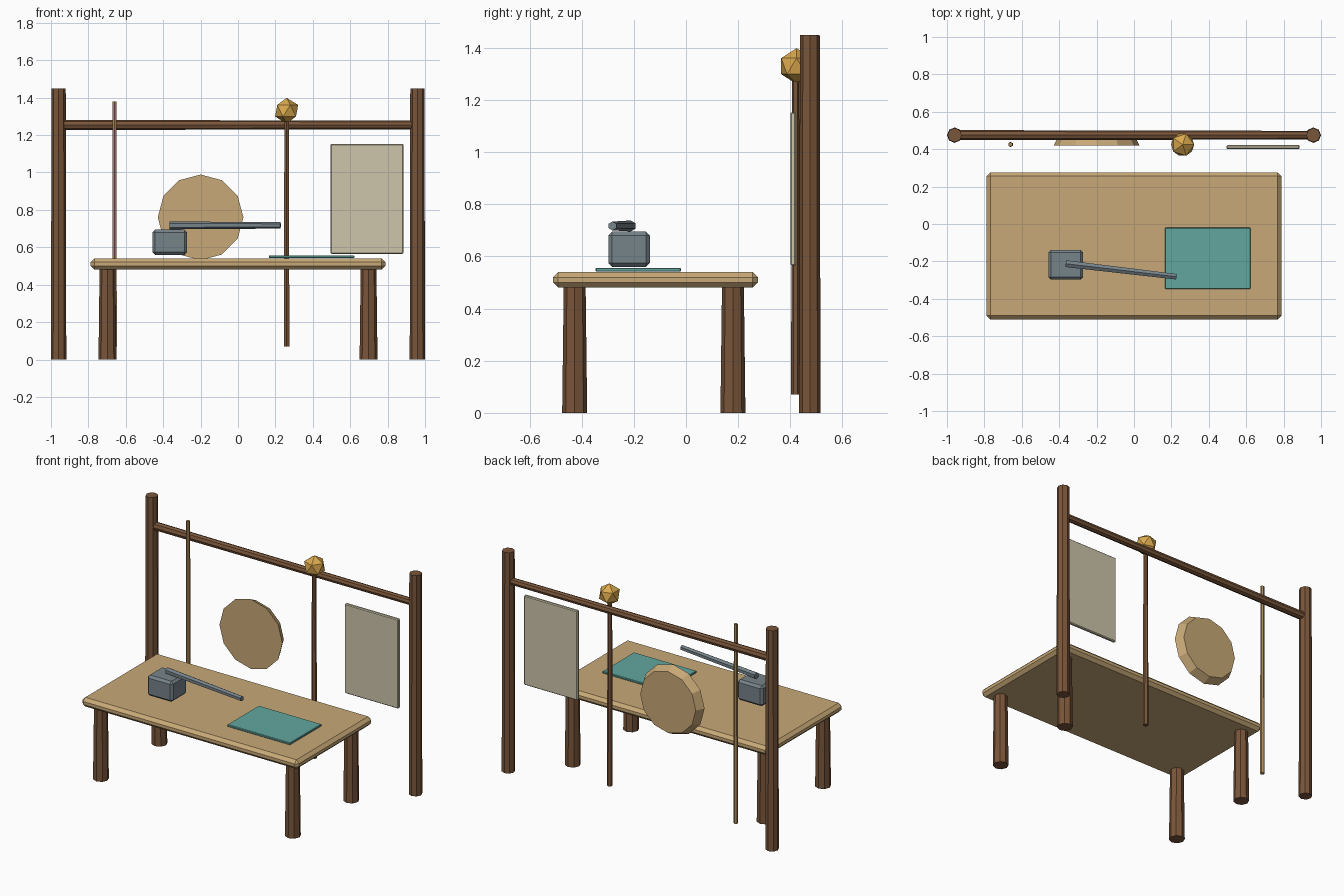
import bpy, bmesh
from mathutils import Vector, Matrix

cube = bpy.data.objects.get("Cube")
if cube:
    bpy.data.objects.remove(cube, do_unlink=True)


def material(name, hexcode):
    """Flat material from an sRGB hex code, converted to linear."""
    srgb = [int(hexcode[i:i + 2], 16) / 255 for i in (0, 2, 4)]
    col = [c / 12.92 if c < 0.04 else ((c + 0.055) / 1.055) ** 2.4 for c in srgb] + [1]
    m = bpy.data.materials.new(name)
    m.use_nodes = True
    m.diffuse_color = col
    m.node_tree.nodes["Principled BSDF"].inputs["Base Color"].default_value = col
    return m


brown = material("dark wood", "7A563A")
tan = material("light wood", "C8A977")
pole = material("pole wood", "AD8A58")
cream = material("parchment", "CDC5AA")
teal = material("teal cloth", "62A79F")
grey = material("grey metal", "76838A")
gold = material("gold", "DBA94E")


def finish(name, bm, mat):
    mesh = bpy.data.meshes.new(name)
    bm.to_mesh(mesh)
    bm.free()
    mesh.materials.append(mat)
    ob = bpy.data.objects.new(name, mesh)
    bpy.context.collection.objects.link(ob)
    return ob


def rod(name, start, end, r0, r1, sides, mat):
    """Tapered, flat-sided rod between two points."""
    a, b = Vector(start), Vector(end)
    axis = b - a
    turn = Matrix.Identity(4)
    if abs(axis.x) + abs(axis.y) > 0.001:
        turn = axis.to_track_quat('Z', 'Y').to_matrix().to_4x4()
    bm = bmesh.new()
    bmesh.ops.create_cone(bm, cap_ends=True, segments=sides, radius1=r0, radius2=r1,
                          depth=axis.length, matrix=Matrix.Translation((a + b) / 2) @ turn)
    return finish(name, bm, mat)


def slab(name, low, high, bevel, mat):
    """Box between two corners with chamfered edges."""
    lo, hi = Vector(low), Vector(high)
    bm = bmesh.new()
    bmesh.ops.create_cube(bm, size=1, matrix=Matrix.Translation((lo + hi) / 2)
                          @ Matrix.Diagonal((*(hi - lo), 1)))
    ob = finish(name, bm, mat)
    mod = ob.modifiers.new("chamfer", 'BEVEL')
    mod.width = bevel
    mod.segments = 1
    return ob


# Rack: two posts and a crossbar
for side, s in (("left", 1), ("right", -1)):
    rod(side + "_post", (0.959 * s, 0.475, 0), (0.959 * s, 0.475, 1.45), 0.041, 0.038, 8, brown)
rod("crossbar", (-0.95, 0.475, 1.254), (0.95, 0.475, 1.254), 0.027, 0.023, 8, brown)

# Table
slab("table_top", (-0.788, -0.51, 0.48), (0.788, 0.276, 0.54), 0.02, tan)
for side, x in (("left", 0.698), ("right", -0.698)):
    for end, y in (("front", -0.427), ("back", 0.18)):
        rod(f"{end}_{side}_leg", (x, y, 0), (x, y, 0.485), 0.048, 0.042, 8, brown)

# Things hanging on the rack
rod("thin_pole", (-0.66, 0.425, 0.07), (-0.66, 0.425, 1.38), 0.014, 0.012, 6, pole)
rod("staff", (0.26, 0.42, 0.07), (0.26, 0.42, 1.28), 0.017, 0.014, 6, brown)
bm = bmesh.new()
bmesh.ops.create_icosphere(bm, subdivisions=1, radius=0.069,
                           matrix=Matrix.Translation((0.26, 0.424, 1.33)))
finish("staff_gem", bm, gold)
rod("round_shield", (-0.2, 0.42, 0.76), (-0.2, 0.473, 0.76), 0.229, 0.202, 12, tan)
slab("hanging_sheet", (0.495, 0.4, 0.565), (0.885, 0.422, 1.153), 0.005, cream)

# Things on the table
slab("hammer_head", (-0.458, -0.298, 0.56), (-0.272, -0.138, 0.695), 0.015, grey)
rod("hammer_handle", (-0.365, -0.212, 0.717), (0.227, -0.282, 0.717), 0.021, 0.017, 6, grey)
slab("cloth", (0.165, -0.347, 0.542), (0.622, -0.02, 0.556), 0.003, teal)
